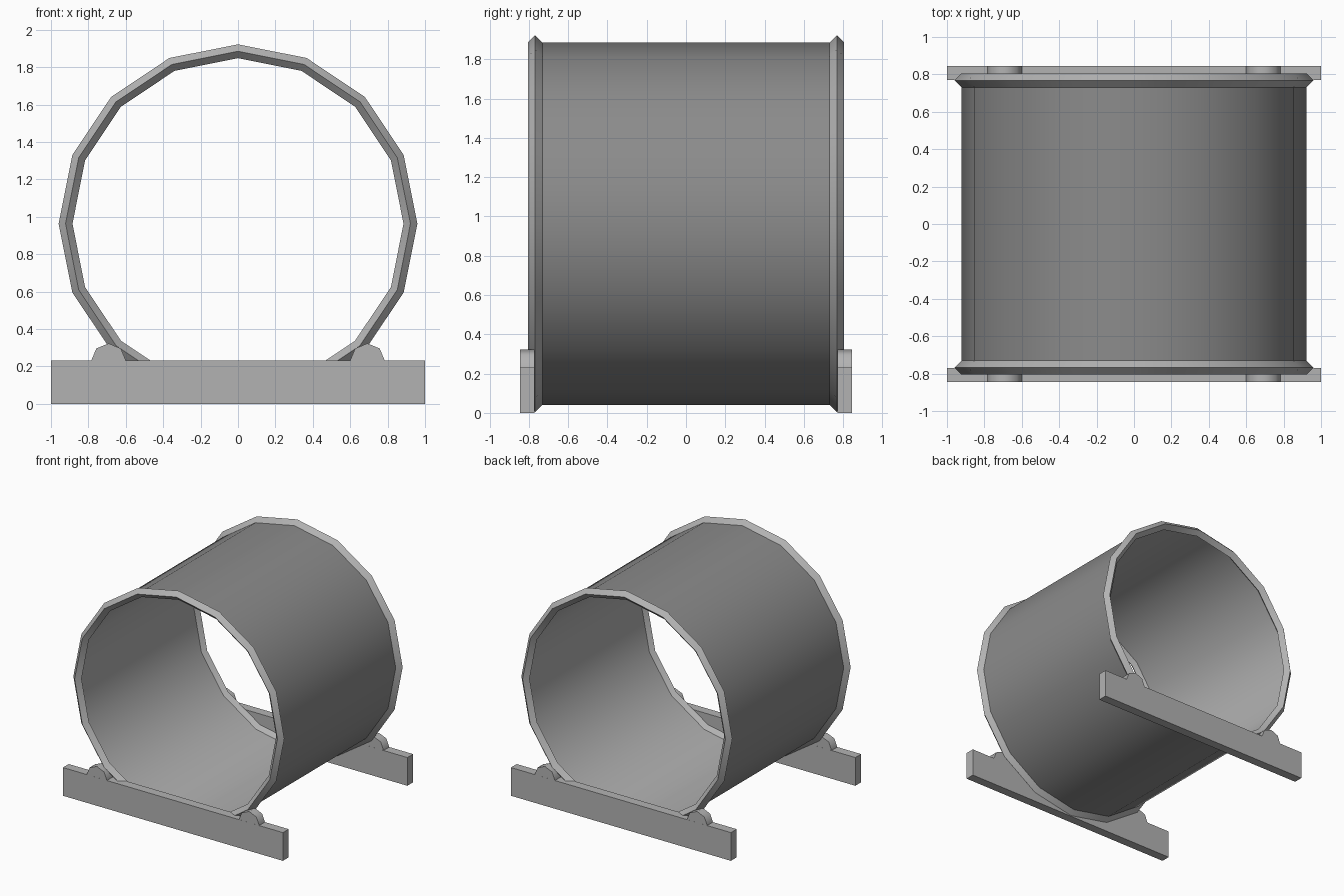
import bpy, bmesh, math

if "Cube" in bpy.data.objects:
    bpy.data.objects.remove(bpy.data.objects["Cube"])

CZ = 0.963      # height of the drum axis
SIDES = 16


def material(name, v):
    m = bpy.data.materials.new(name)
    m.diffuse_color = (v, v, v, 1)
    m.use_nodes = True
    m.node_tree.nodes["Principled BSDF"].inputs["Base Color"].default_value = m.diffuse_color
    return m


light = material("light grey", 0.45)
dark = material("dark grey", 0.26)


def finish(name, bm, mat, angle=30):
    me = bpy.data.meshes.new(name)
    bm.to_mesh(me)
    bm.free()
    me.materials.append(mat)
    ob = bpy.data.objects.new(name, me)
    bpy.context.collection.objects.link(ob)
    bpy.ops.object.select_all(action='DESELECT')
    ob.select_set(True)
    bpy.context.view_layer.objects.active = ob
    bpy.ops.object.shade_smooth_by_angle(angle=math.radians(angle))
    return ob


def revolve(name, profile, closed, mat, inward=False):
    """Spin (radius, y) points around the drum axis, a vertex at the top."""
    bm = bmesh.new()
    rings = []
    for i in range(SIDES):
        a = 2 * math.pi * i / SIDES
        rings.append([bm.verts.new((r * math.sin(a), y, CZ + r * math.cos(a)))
                      for r, y in profile])
    n = len(profile)
    for i in range(SIDES):
        p, q = rings[i], rings[(i + 1) % SIDES]
        for j in range(n if closed else n - 1):
            k = (j + 1) % n
            bm.faces.new((p[j], p[k], q[k], q[j]))
    bm.normal_update()
    if closed:
        bmesh.ops.recalc_face_normals(bm, faces=bm.faces[:])
    else:
        f = bm.faces[0] if not hasattr(bm.faces, "ensure_lookup_table") else next(iter(bm.faces))
        c = f.calc_center_median()
        outward = f.normal.x * c.x + f.normal.z * (c.z - CZ) > 0
        if outward == inward:
            bmesh.ops.reverse_faces(bm, faces=bm.faces[:])
    return finish(name, bm, mat)


def extrude_profile(name, pts, y0, y1, mat, angle=30):
    """Prism from (x, z) points between two y positions."""
    bm = bmesh.new()
    a = [bm.verts.new((x, y0, z)) for x, z in pts]
    b = [bm.verts.new((x, y1, z)) for x, z in pts]
    bm.faces.new(a)
    bm.faces.new(b)
    for i in range(len(pts)):
        j = (i + 1) % len(pts)
        bm.faces.new((a[i], a[j], b[j], b[i]))
    bmesh.ops.recalc_face_normals(bm, faces=bm.faces[:])
    return finish(name, bm, mat, angle)


# open drum: dark outer skin, light lining
revolve("drum_shell", [(0.922, -0.768), (0.922, 0.768)], False, dark)
revolve("drum_lining", [(0.917, -0.768), (0.917, 0.768)], False, light, inward=True)

for s, side in ((-1, "front"), (1, "back")):
    # diamond-section rim ring
    y = s * 0.768
    w = 0.037
    revolve(side + "_rim", [(0.922 + w, y), (0.922, y + w), (0.922 - w, y), (0.922, y - w)],
            True, light)
    # support beam
    y0, y1 = sorted((s * 0.77, s * 0.845))
    extrude_profile(side + "_beam", [(-1, 0), (1, 0), (1, 0.232), (-1, 0.232)], y0, y1, light)
    # rounded stops on top of the beam
    for sx, lr in ((-1, "left"), (1, "right")):
        pts = [(sx * 0.692 + 0.093 * math.cos(math.pi * i / 4),
                0.23 + 0.093 * math.sin(math.pi * i / 4)) for i in range(5)]
        pts = [(0.692 * sx + 0.093, 0.2)] + pts + [(0.692 * sx - 0.093, 0.2)]
        extrude_profile(f"{side}_{lr}_stop", pts, y0 + 0.0005, y1 - 0.0005, light, 50)
